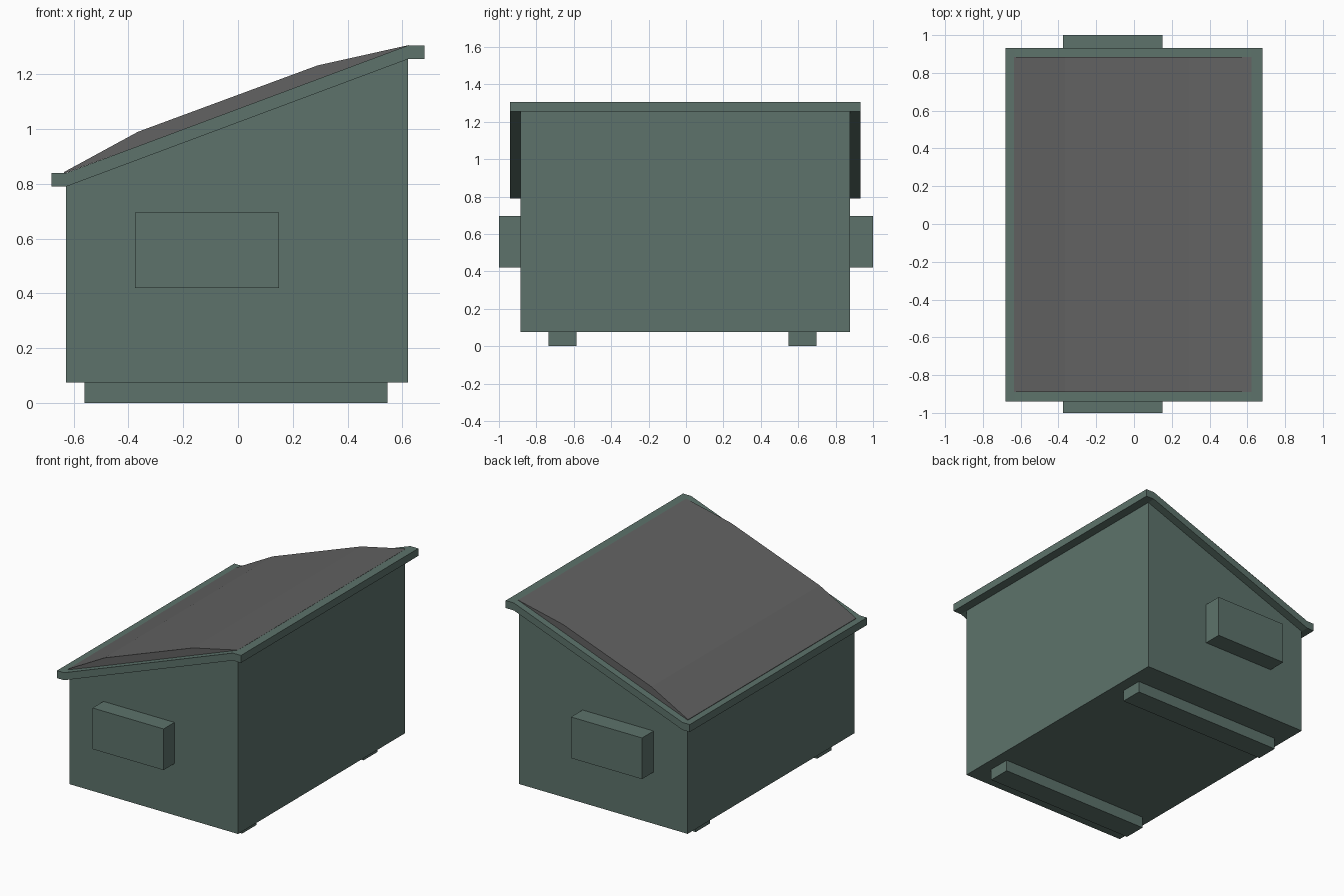
import bpy
import bmesh

cube = bpy.data.objects.get("Cube")
if cube:
    bpy.data.objects.remove(cube, do_unlink=True)


def make_material(name, colour):
    mat = bpy.data.materials.new(name)
    mat.use_nodes = True
    mat.diffuse_color = colour
    mat.node_tree.nodes["Principled BSDF"].inputs["Base Color"].default_value = colour
    return mat


green = make_material("dull green metal", (0.109, 0.171, 0.147, 1))
grey = make_material("dark grey lid", (0.122, 0.122, 0.122, 1))


def extrude_profile(name, profile, y0, y1, mat):
    """Flat-faced solid from an x-z outline swept from y0 to y1."""
    bm = bmesh.new()
    face = bm.faces.new([bm.verts.new((x, y0, z)) for x, z in profile])
    swept = bmesh.ops.extrude_face_region(bm, geom=[face])["geom"]
    verts = [v for v in swept if isinstance(v, bmesh.types.BMVert)]
    bmesh.ops.translate(bm, verts=verts, vec=(0, y1 - y0, 0))
    bmesh.ops.recalc_face_normals(bm, faces=bm.faces)
    mesh = bpy.data.meshes.new(name)
    bm.to_mesh(mesh)
    bm.free()
    mesh.materials.append(mat)
    obj = bpy.data.objects.new(name, mesh)
    bpy.context.collection.objects.link(obj)
    return obj


def box(name, x0, x1, y0, y1, z0, z1, mat):
    return extrude_profile(name, [(x0, z0), (x1, z0), (x1, z1), (x0, z1)], y0, y1, mat)


# Container with a sloping top
extrude_profile("container_body",
                [(-0.627, 0.075), (0.62, 0.075), (0.62, 1.275), (-0.627, 0.81)],
                -0.885, 0.878, green)

# Overhanging rim: sloped band with level lips at both ends
rim_z = 0.05
lower = [(-0.68, 0.79), (-0.627, 0.79), (0.62, 1.255), (0.68, 1.255)]
upper = [(x, z + rim_z) for x, z in reversed(lower)]
extrude_profile("top_rim", lower + upper, -0.94, 0.932, green)

# Bulging lid resting on the rim
extrude_profile("lid",
                [(-0.635, 0.838), (0.622, 1.3), (0.622, 1.306),
                 (0.29, 1.232), (-0.365, 0.99), (-0.635, 0.843)],
                -0.89, 0.885, grey)

# Lifting pockets on both ends
box("front_lifting_pocket", -0.375, 0.15, -1, -0.88, 0.42, 0.695, green)
box("back_lifting_pocket", -0.375, 0.15, 0.87, 1, 0.42, 0.695, green)

# Skids under the floor
for name, y in (("front_skid", -0.735), ("back_skid", 0.547)):
    box(name, -0.56, 0.545, y, y + 0.15, 0, 0.08, green)
